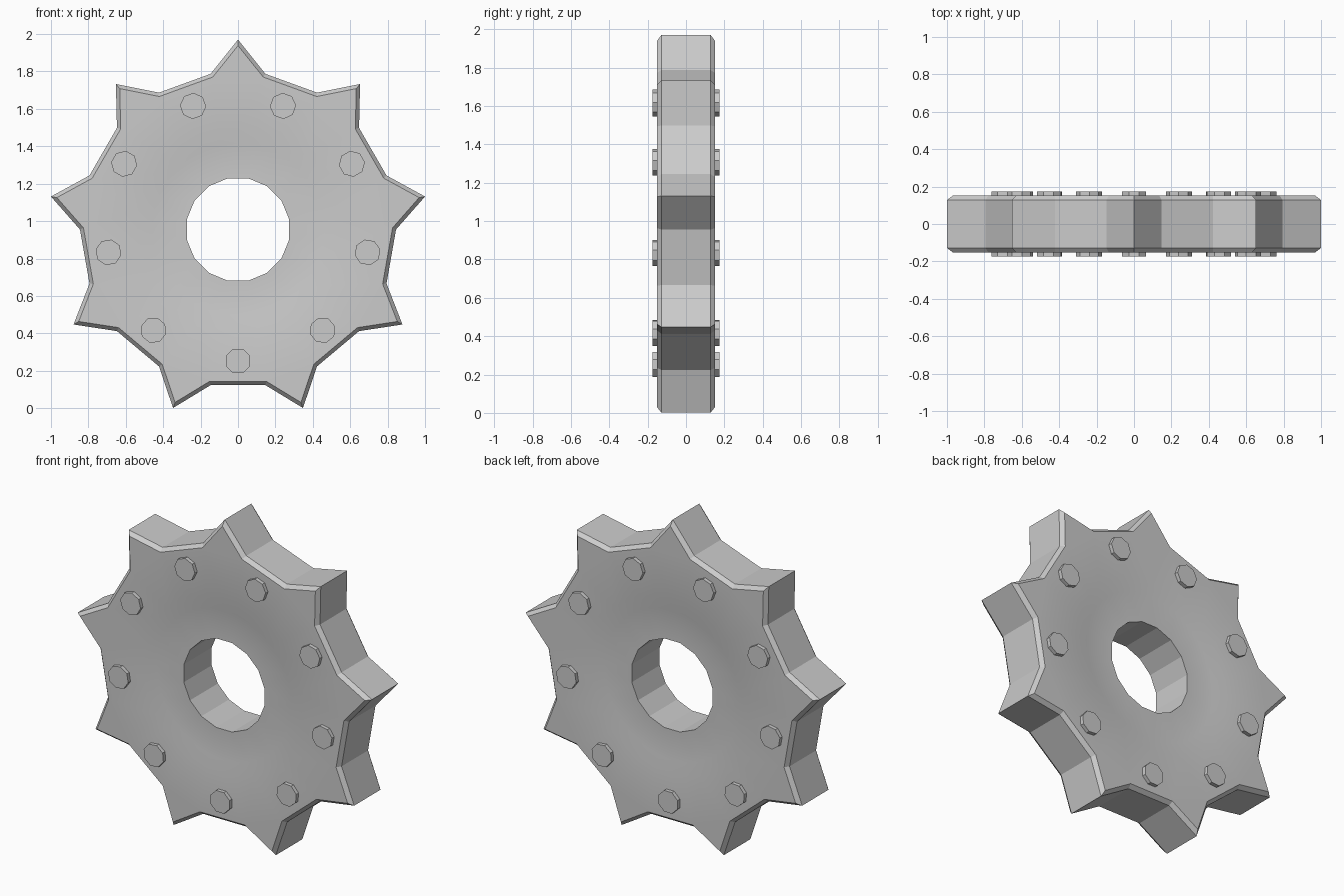
import bpy, bmesh
from math import sin, cos, pi, radians
from mathutils import Vector

if "Cube" in bpy.data.objects:
    bpy.data.objects.remove(bpy.data.objects["Cube"])

CZ = 0.955          # height of the wheel axis
TEETH = 9


def polar(r, a):
    # angle measured clockwise from straight up
    return Vector((r * sin(a), r * cos(a)))


def circle(r, n, start=0.0):
    return [polar(r, start + 2 * pi * i / n) for i in range(n)]


def inset(pts, d):
    # mitred inward offset of a clockwise outline
    out = []
    for i, p in enumerate(pts):
        a = (p - pts[i - 1]).normalized()
        b = (pts[(i + 1) % len(pts)] - p).normalized()
        na, nb = Vector((a.y, -a.x)), Vector((b.y, -b.x))
        m = (na + nb).normalized()
        out.append(p + m * (d / m.dot(na)))
    return out


def add_loop(bm, pts, y, cx=0.0, cz=CZ):
    vs = [bm.verts.new((cx + p.x, y, cz + p.y)) for p in pts]
    return vs


def skin(bm, a, b):
    n = len(a)
    for i in range(n):
        j = (i + 1) % n
        bm.faces.new((a[i], a[j], b[j], b[i]))


def fill_between(bm, a, b):
    # planar fill between an outer and an inner loop
    edges = []
    for loop in (a, b):
        for i in range(len(loop)):
            v, w = loop[i - 1], loop[i]
            edges.append(bm.edges.get((v, w)) or bm.edges.new((v, w)))
    bmesh.ops.triangle_fill(bm, use_beauty=True, edges=edges, normal=(0, 1, 0))


def finish(bm, name, angle):
    bmesh.ops.recalc_face_normals(bm, faces=bm.faces[:])
    me = bpy.data.meshes.new(name)
    bm.to_mesh(me)
    bm.free()
    ob = bpy.data.objects.new(name, me)
    bpy.context.collection.objects.link(ob)
    bpy.ops.object.select_all(action='DESELECT')
    ob.select_set(True)
    bpy.context.view_layer.objects.active = ob
    bpy.ops.object.shade_smooth_by_angle(angle=radians(angle))
    return ob


# toothed wheel: star outline, chamfered rims, shallow dished centre, round bore
outline = []
for i in range(TEETH):
    a = 2 * pi * i / TEETH
    outline += [polar(0.845, a - radians(10)), polar(1.0154, a),
                polar(0.845, a + radians(10))]

bm = bmesh.new()
rims, bores = [], []
for s in (-1, 1):
    rim = add_loop(bm, outline, s * 0.128)
    face = add_loop(bm, inset(outline, 0.02), s * 0.152)
    dish_top = add_loop(bm, circle(0.54, 32), s * 0.152)
    dish_low = add_loop(bm, circle(0.46, 32), s * 0.135)
    bore = add_loop(bm, circle(0.279, 16, pi / 16), s * 0.135)
    skin(bm, rim, face)
    fill_between(bm, face, dish_top)
    skin(bm, dish_top, dish_low)
    fill_between(bm, dish_low, bore)
    rims.append(rim)
    bores.append(bore)
skin(bm, *rims)
skin(bm, *bores)
finish(bm, "sprocket_wheel", 18)

# octagonal bolts through the wheel, one between each pair of teeth
bm = bmesh.new()
for i in range(TEETH):
    a = 2 * pi * (i + 0.5) / TEETH
    c = polar(0.703, a)
    loops = [add_loop(bm, circle(0.07, 8, a + pi / 8), y, c.x, CZ + c.y)
             for y in (-0.175, 0.175)]
    skin(bm, *loops)
    for loop in loops:
        bm.faces.new(loop)
finish(bm, "bolts", 18)
